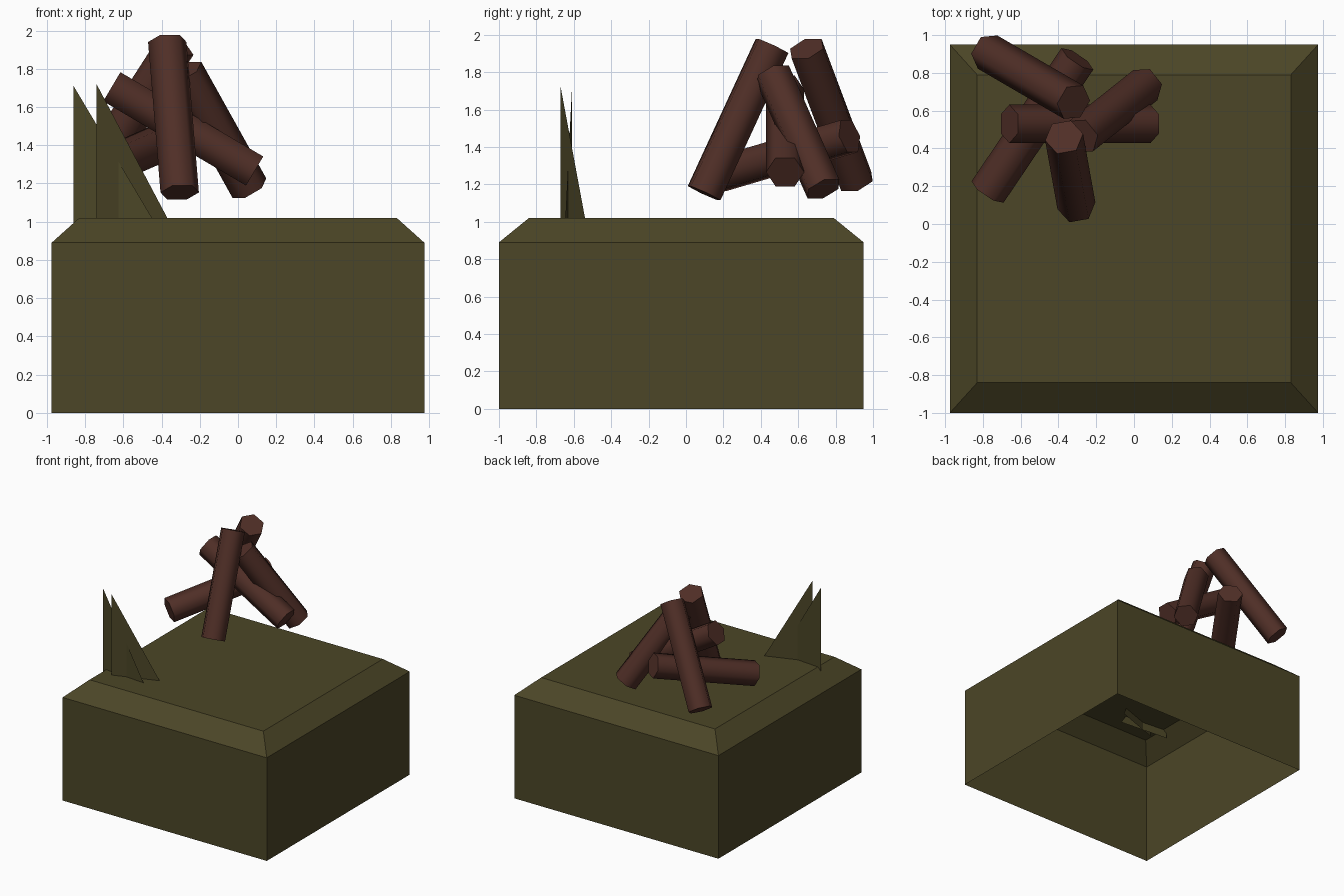
import bpy, bmesh, math
from mathutils import Vector, Matrix

if "Cube" in bpy.data.objects:
    bpy.data.objects.remove(bpy.data.objects["Cube"])


def material(name, rgb):
    m = bpy.data.materials.new(name)
    m.diffuse_color = (*rgb, 1)
    m.use_nodes = True
    m.node_tree.nodes["Principled BSDF"].inputs["Base Color"].default_value = m.diffuse_color
    return m


OLIVE = material("mossy olive", (0.072, 0.061, 0.020))
BROWN = material("bark brown", (0.080, 0.028, 0.020))


def finish(bm, name, mat):
    mesh = bpy.data.meshes.new(name)
    bm.to_mesh(mesh)
    bm.free()
    mesh.materials.append(mat)
    ob = bpy.data.objects.new(name, mesh)
    bpy.context.collection.objects.link(ob)
    return ob


# ground block: open underneath, with a chamfered top rim
def ground_block():
    bm = bmesh.new()
    rings = []
    for x, y0, y1, z in ((0.975, -1, 0.95, 0), (0.975, -1, 0.95, 0.89),
                         (0.83, -0.84, 0.79, 1.02)):
        rings.append([bm.verts.new(p) for p in
                      ((-x, y0, z), (x, y0, z), (x, y1, z), (-x, y1, z))])
    for low, high in zip(rings, rings[1:]):
        for i in range(4):
            j = (i + 1) % 4
            bm.faces.new((low[i], low[j], high[j], high[i]))
    bm.faces.new(rings[-1])
    finish(bm, "ground_block", OLIVE)


# grass blade: thin upright right-angled triangle, rooted in the block
def grass_blade(name, tip, foot):
    tip, foot = Vector(tip), Vector(foot)
    root_z = 0.95
    reach = tip.lerp(foot, (tip.z - root_z) / (tip.z - foot.z))
    bm = bmesh.new()
    bm.faces.new([bm.verts.new(p) for p in (tip, (tip.x, tip.y, root_z), reach)])
    finish(bm, name, OLIVE)


# log: six-sided cylinder between two end centres, corners level with the ground
def log(name, top, bottom, radius=0.102):
    top, bottom = Vector(top), Vector(bottom)
    axis = top - bottom
    z = axis.normalized()
    x = Vector((0, 0, 1)).cross(z).normalized()
    y = z.cross(x)
    frame = Matrix((x, y, z)).transposed().to_4x4()
    frame.translation = (top + bottom) / 2
    bm = bmesh.new()
    ring = [(radius * math.cos(i * math.pi / 3), radius * math.sin(i * math.pi / 3))
            for i in range(6)]
    h = axis.length / 2
    lo = [bm.verts.new(frame @ Vector((a, b, -h))) for a, b in ring]
    hi = [bm.verts.new(frame @ Vector((a, b, h))) for a, b in ring]
    for i in range(6):
        j = (i + 1) % 6
        bm.faces.new((lo[i], lo[j], hi[j], hi[i])).smooth = True
    bm.faces.new(hi)
    bm.faces.new(lo[::-1])
    ob = finish(bm, name, BROWN)
    # rounded bark, crisp cut ends
    ob.data.set_sharp_from_angle(angle=math.radians(70))


ground_block()
grass_blade("grass_blade_left", (-0.86, -0.61, 1.71), (-0.45, -0.645, 1.02))
grass_blade("grass_blade_right", (-0.74, -0.67, 1.72), (-0.37, -0.54, 1.02))

# stacked campfire logs
log("front_log", (-0.37, 0.46, 1.94), (-0.305, 0.097, 1.153))
log("crossing_log", (-0.66, 0.53, 1.706), (0.087, 0.53, 1.265))
log("right_log", (-0.28, 0.465, 1.785), (0.06, 0.735, 1.175))
log("back_log", (-0.32, 0.645, 1.925), (-0.775, 0.91, 1.217))
log("low_log", (-0.30, 0.874, 1.458), (-0.775, 0.17, 1.25))
